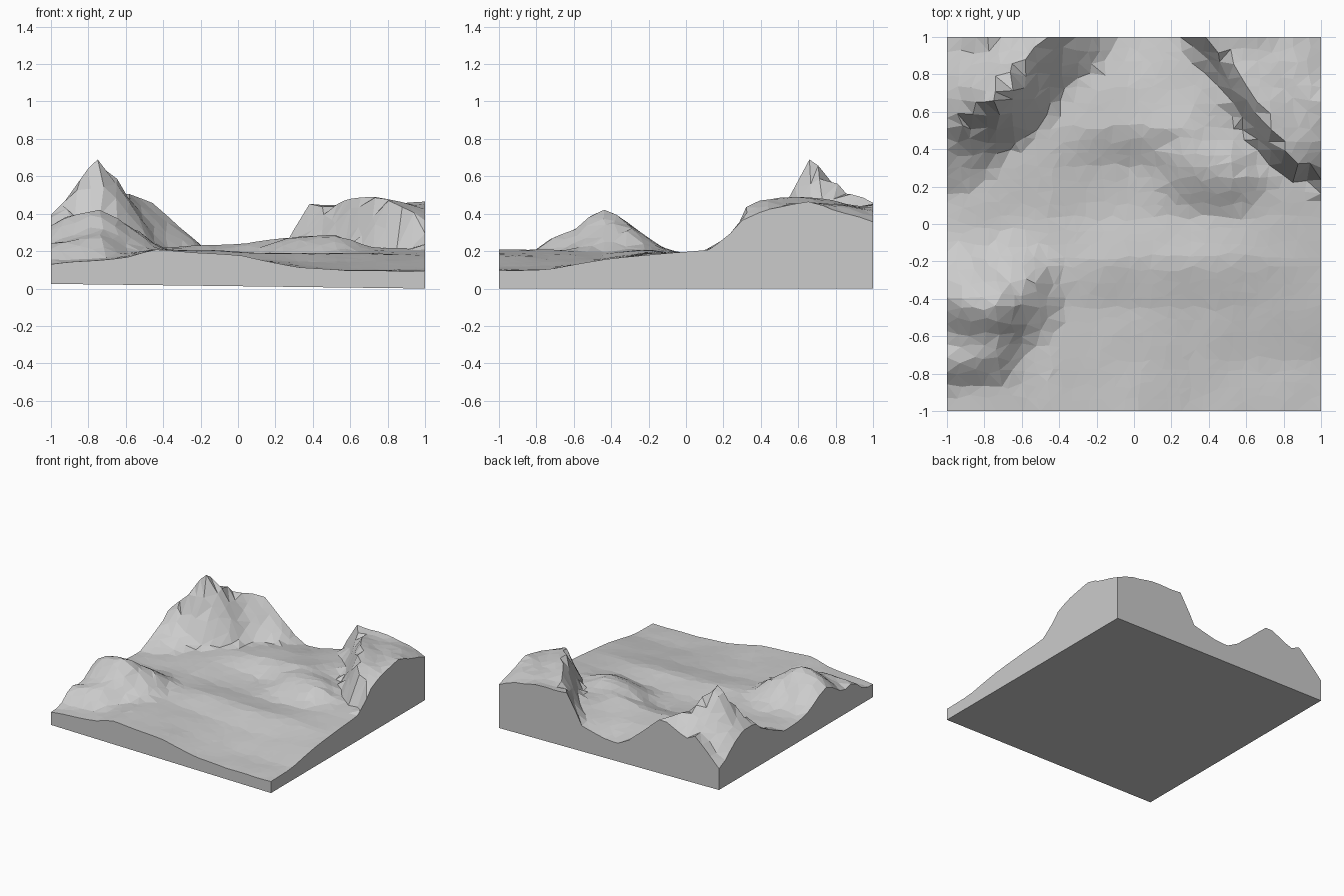
import bpy, bmesh, math, random
from mathutils import Vector, noise

if "Cube" in bpy.data.objects:
    bpy.data.objects.remove(bpy.data.objects["Cube"])
random.seed(4)

# Lowland: height sections running left to right, one per y station
XS = (-1, -.6, -.45, -.2, 0, .3, .6, 1)
SECTIONS = (
    (-1.0, (.13, .165, .21, .19, .18, .115, .095, .095)),
    (-.75, (.14, .185, .21, .185, .165, .12, .10, .10)),
    (-.45, (.19, .21, .20, .18, .16, .145, .14, .155)),
    (-.20, (.20, .20, .205, .21, .20, .195, .19, .18)),
    (.05, (.19, .185, .19, .165, .16, .155, .185, .20)),
    (.30, (.18, .20, .21, .17, .155, .22, .22, .22)),
    (.50, (.18, .21, .215, .235, .24, .275, .22, .30)),
    (.75, (.18, .21, .20, .215, .215, .24, .26, .30)),
    (1.0, (.18, .20, .18, .17, .16, .23, .26, .30)),
)


def lerp_table(pairs, v):
    """Linear interpolation through (position, value) pairs."""
    for (a, p), (b, q) in zip(pairs, pairs[1:]):
        if v <= b:
            t = max(0, min(1, (v - a) / (b - a)))
            return p + (q - p) * t
    return pairs[-1][1]


def lowland(x, y):
    return lerp_table([(ys, lerp_table(list(zip(XS, zs)), x)) for ys, zs in SECTIONS], y)


def crest(h, x, y, path, width_right, width_left, rounded):
    """Raise the ground towards a ridge path of (x, y, z) points."""
    best = h
    for a, b in zip(path, path[1:]):
        dx, dy = b[0] - a[0], b[1] - a[1]
        t = max(0, min(1, ((x - a[0]) * dx + (y - a[1]) * dy) / (dx * dx + dy * dy)))
        ex, ey = x - a[0] - t * dx, y - a[1] - t * dy
        left = dx * ey - dy * ex > 0
        f = max(0, 1 - math.hypot(ex, ey) / (width_left if left else width_right))
        if rounded:
            f = f * f * (3 - 2 * f)
        best = max(best, h + (a[2] + t * (b[2] - a[2]) - h) * f)
    return best


PEAK = ((-1, .42, .31), (-.9, .55, .44), (-.81, .63, .60), (-.75, .66, .70),
        (-.69, .71, .65), (-.62, .84, .54), (-.47, 1, .45), (-.4, 1.02, .42))
BACK_SHOULDER = ((-.7, .85, .48), (-.77, 1, .42))
HILL = ((-1, -.36, .26), (-.87, -.42, .40), (-.75, -.44, .42), (-.66, -.39, .36))
SPUR = ((-1, -.73, .24), (-.76, -.70, .27))
KNOLL = ((.36, .36, .28), (.5, .32, .29))
CLIFF = ((.12, 1.0), (.24, .92), (.32, .74), (.38, .68), (.6, .54), (.8, .42), (1, .25))


def height(x, y):
    h = lowland(x, y)
    h = crest(h, x, y, KNOLL, .30, .2, True)
    h = crest(h, x, y, SPUR, .18, .2, True)
    h = crest(h, x, y, HILL, .31, .36, True)
    ground = h
    h = max(crest(ground, x, y, PEAK, .27, .40, False),
            crest(ground, x, y, BACK_SHOULDER, .25, .25, False))
    # Plateau behind the cliff in the back right corner, dropping at its right edge
    if y > .12:
        t = max(0, min(1, (x - lerp_table(CLIFF, y)) / .13))
        top = .475 - .7 * max(0, x - .7) * max(0, y - .55) - .12 * (y - .55) ** 2
        top -= .75 * max(0, x - .8) * max(0, .62 - y) * 1.9
        h += (top - h) * t
    rough = .03 * min(1, max(0, (h - .25) / .2)) + .005
    return h + rough * noise.noise(Vector((x * 5, y * 5, 2)))


# Terrain: irregular triangulated grid
bm = bmesh.new()
bmesh.ops.create_grid(bm, x_segments=29, y_segments=29, size=1)
for v in bm.verts:
    x, y = v.co.x, v.co.y
    if abs(x) < .99:
        x += random.uniform(-.02, .02)
    if abs(y) < .99:
        y += random.uniform(-.02, .02)
    v.co = (x, y, height(x, y))
# Pin the summit to a vertex
tip = min(bm.verts, key=lambda v: (v.co.x + .75) ** 2 + (v.co.y - .66) ** 2)
tip.co = (-.75, .66, .69)
bmesh.ops.triangulate(bm, faces=bm.faces[:], quad_method='SHORT_EDGE')

# Side walls down to a slightly tilted flat base
rim = [e for e in bm.edges if e.is_boundary]
walls = bmesh.ops.extrude_edge_only(bm, edges=rim)["geom"]
for v in walls:
    if isinstance(v, bmesh.types.BMVert):
        v.co.z = .0125 * (1 - v.co.x)
bmesh.ops.holes_fill(bm, edges=[e for e in bm.edges if e.is_boundary], sides=0)
bmesh.ops.recalc_face_normals(bm, faces=bm.faces[:])

mesh = bpy.data.meshes.new("terrain_block")
bm.to_mesh(mesh)
bm.free()
terrain = bpy.data.objects.new("terrain_block", mesh)
bpy.context.collection.objects.link(terrain)
